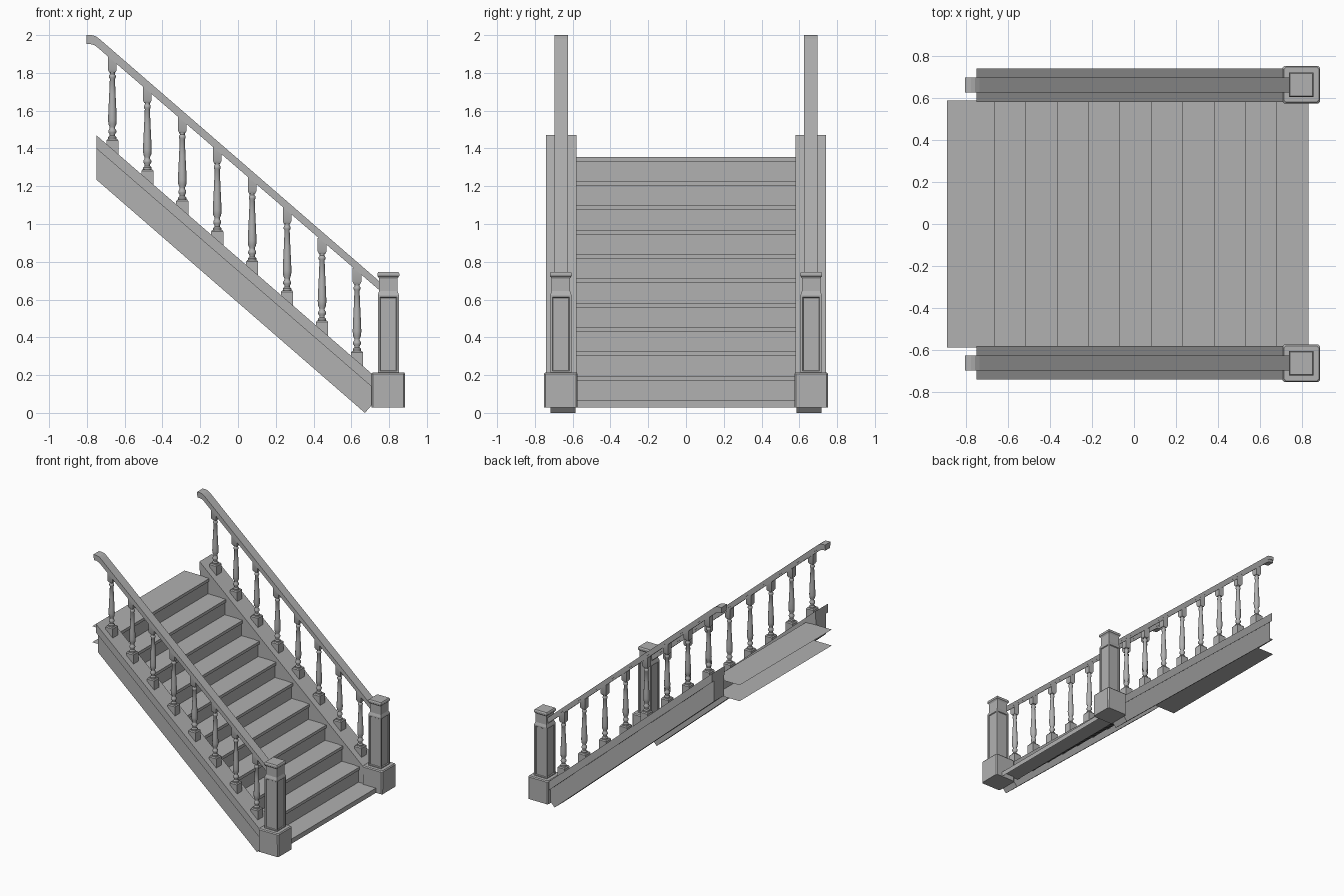
import bpy, bmesh, math

if "Cube" in bpy.data.objects:
    bpy.data.objects.remove(bpy.data.objects["Cube"])

SLOPE = 0.866
YC = 0.661

GREY = bpy.data.materials.new("dark_grey")
GREY.diffuse_color = (0.44, 0.44, 0.44, 1)
GREY.use_nodes = True
GREY.node_tree.nodes["Principled BSDF"].inputs["Base Color"].default_value = GREY.diffuse_color


def finish(name, bm, smooth=False, fix=True):
    if fix:
        bmesh.ops.recalc_face_normals(bm, faces=bm.faces[:])
    me = bpy.data.meshes.new(name)
    bm.to_mesh(me)
    bm.free()
    me.materials.append(GREY)
    ob = bpy.data.objects.new(name, me)
    bpy.context.collection.objects.link(ob)
    if smooth:
        bpy.ops.object.select_all(action='DESELECT')
        ob.select_set(True)
        bpy.context.view_layer.objects.active = ob
        bpy.ops.object.shade_smooth_by_angle(angle=math.radians(35))
    return ob


def prism(bm, pts, y0, y1):
    """Closed x-z outline extruded from y0 to y1."""
    a = [bm.verts.new((x, y0, z)) for x, z in pts]
    b = [bm.verts.new((x, y1, z)) for x, z in pts]
    n = len(pts)
    bm.faces.new(a)
    bm.faces.new(b[::-1])
    for i in range(n):
        j = (i + 1) % n
        bm.faces.new((a[i], b[i], b[j], a[j]))


def lathe(bm, cx, cy, profile, n, turn=0.0):
    """Stack of n-sided rings (radius, z) with capped ends."""
    rings = []
    for r, z in profile:
        rings.append([bm.verts.new((cx + r * math.cos(turn + 2 * math.pi * i / n),
                                    cy + r * math.sin(turn + 2 * math.pi * i / n), z))
                      for i in range(n)])
    side = []
    for a, b in zip(rings, rings[1:]):
        for i in range(n):
            j = (i + 1) % n
            side.append(bm.faces.new((a[i], a[j], b[j], b[i])))
    bm.faces.new(rings[0][::-1])
    bm.faces.new(rings[-1])
    return side


def square(bm, cx, cy, profile):
    """Square stack; profile holds (half width, z)."""
    return lathe(bm, cx, cy, [(h * math.sqrt(2), z) for h, z in profile], 4, math.pi / 4)


# Steps: thin shells of tread, nosing and riser; only the top one runs back
for k in range(11):
    x, z = 0.83 - 0.1493 * k, 0.066 + 0.129 * k
    back = -0.89 if k == 10 else x - 0.164
    if k == 0:
        pts = [(back, z), (x, z), (x, 0.028)]
    else:
        pts = [(back, z), (x, z), (x, z - 0.024), (x - 0.014, z - 0.024), (x - 0.014, z - 0.129)]
    if k == 10:
        pts.append((back, z - 0.129))
    bm = bmesh.new()
    a = [bm.verts.new((px, -0.588, pz)) for px, pz in pts]
    b = [bm.verts.new((px, 0.588, pz)) for px, pz in pts]
    for i in range(len(pts) - 1):
        bm.faces.new((a[i], a[i + 1], b[i + 1], b[i]))
    finish(f"step_{k + 1}", bm, fix=False)

# Turned part of a baluster: (radius, height above stringer top)
TURNED = [(0.022, 0.044), (0.022, 0.056), (0.014, 0.064), (0.014, 0.072), (0.021, 0.082),
          (0.021, 0.092), (0.014, 0.102), (0.014, 0.110), (0.021, 0.125), (0.023, 0.150),
          (0.021, 0.200), (0.017, 0.280), (0.0135, 0.365), (0.018, 0.372), (0.018, 0.382),
          (0.013, 0.390), (0.014, 0.402)]

for side, s in (("back", 1), ("front", -1)):
    def ys(inner, outer):
        return sorted((s * inner, s * outer))

    # Stringer board with a wider cap along its top
    bm = bmesh.new()
    prism(bm, [(-0.75, 1.41), (-0.75, 1.235), (0.672, 0.0), (0.735, 0.072), (0.76, 0.10)],
          *ys(0.585, 0.717))
    prism(bm, [(-0.75, 1.47), (-0.75, 1.40), (0.75, 0.102), (0.77, 0.154)], *ys(0.58, 0.74))
    finish(f"stringer_{side}", bm)

    # Handrail: broad top and narrower underside
    def rail(top, bottom):
        line = [(-0.803, 2.0), (-0.775, 2.0), (-0.755, 1.995), (-0.735, 1.981), (0.77, 0.678)]
        return ([(x, z - top) for x, z in line]
                + [(x - (0.008 if 0 < i < 4 else 0), z - bottom)
                   for i, (x, z) in reversed(list(enumerate(line)))])
    bm = bmesh.new()
    prism(bm, rail(0, 0.028), *ys(YC - 0.036, YC + 0.036))
    prism(bm, rail(0.026, 0.047), *ys(YC - 0.03, YC + 0.03))
    finish(f"handrail_{side}", bm)

    # Balusters
    for i in range(8):
        x = -0.665 + 0.185 * i
        z = 1.47 - SLOPE * (x + 0.75) + 0.007
        bm = bmesh.new()
        square(bm, x, s * YC, [(0.032, z - 0.045), (0.032, z + 0.038), (0.026, z + 0.046)])
        lathe(bm, x, s * YC, [(r, z + h) for r, h in TURNED], 12)
        square(bm, x, s * YC, [(0.016, z + 0.398), (0.023, z + 0.412), (0.023, z + 0.485)])
        finish(f"baluster_{side}_{i + 1}", bm, smooth=True)

    # Newel plinth with eased upright corners
    nx, ny = 0.796, s * 0.6625
    bm = bmesh.new()
    square(bm, nx, ny, [(0.089, 0.028), (0.089, 0.207), (0.083, 0.214)])
    bmesh.ops.bevel(bm, geom=[e for e in bm.edges if abs(e.verts[0].co.z - e.verts[1].co.z) > 0.003],
                    offset=0.008, segments=1, affect='EDGES')
    finish(f"newel_plinth_{side}", bm)

    # Newel post: panelled shaft, neck and cap
    bm = bmesh.new()
    panels = square(bm, nx, ny, [(0.056, 0.21), (0.056, 0.625)])
    bm.normal_update()
    bmesh.ops.inset_individual(bm, faces=panels, thickness=0.016, depth=0.0)
    bm.normal_update()
    bmesh.ops.inset_individual(bm, faces=panels, thickness=0.006, depth=-0.006)
    square(bm, nx, ny, [(0.056, 0.625), (0.049, 0.645), (0.049, 0.712), (0.054, 0.720),
                        (0.058, 0.724), (0.058, 0.738), (0.053, 0.746)])
    finish(f"newel_post_{side}", bm)
